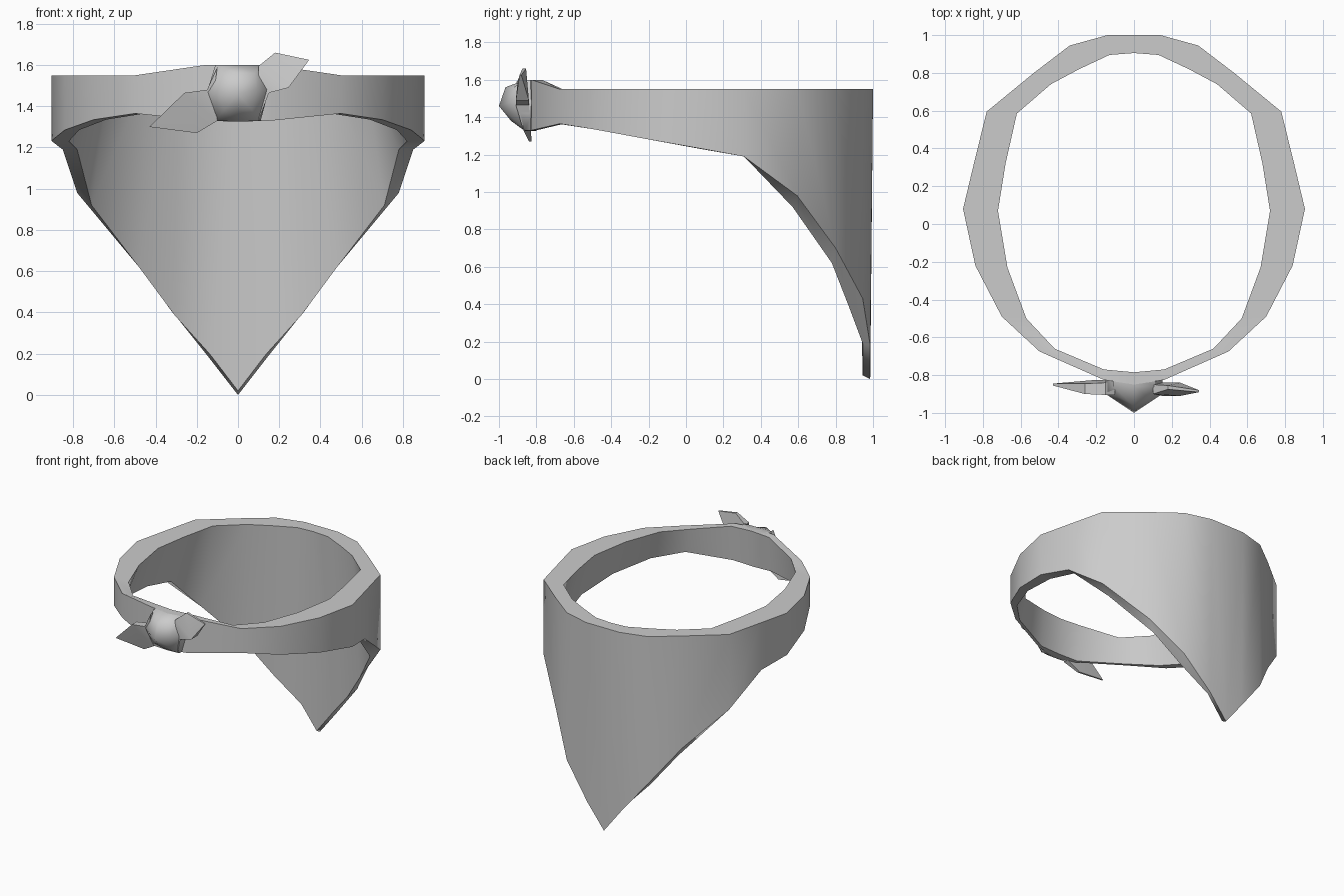
import bpy, bmesh, math

if "Cube" in bpy.data.objects:
    bpy.data.objects.remove(bpy.data.objects["Cube"])


def make(name, verts, faces, angle=40):
    mesh = bpy.data.meshes.new(name)
    mesh.from_pydata(verts, [], faces)
    bm = bmesh.new()
    bm.from_mesh(mesh)
    bmesh.ops.recalc_face_normals(bm, faces=bm.faces)
    bm.to_mesh(mesh)
    bm.free()
    for p in mesh.polygons:
        p.use_smooth = True
    mesh.set_sharp_from_angle(angle=math.radians(angle))
    ob = bpy.data.objects.new(name, mesh)
    bpy.context.collection.objects.link(ob)
    return ob


# Half of the cloth band, back to front: outer xy, inner top xy, inner bottom xy
outer = [(0, 1), (.14, 1), (.34, .945), (.53, .80), (.78, .595), (.85, .31),
         (.905, .08), (.84, -.22), (.70, -.49), (.50, -.675), (.16, -.825), (0, -.85)]
inner = [(0, .905), (.13, .895), (.29, .82), (.44, .74), (.62, .585), (.68, .32),
         (.72, .07), (.67, -.23), (.57, -.50), (.42, -.66), (.16, -.77), (0, -.785)]
hem = [(0, .945), (.13, .945), (.31, .87), (.48, .78), (.71, .57), (.78, .31),
       (.82, .08), (.77, -.22), (.64, -.49), (.47, -.665), (.16, -.80), (0, -.80)]
low_out = [0, .18, .43, .70, .98, 1.19, 1.232, 1.285, 1.335, 1.365, 1.33, 1.325]
low_in = [.02, .19, .39, .62, .92, 1.19, 1.23, 1.285, 1.335, 1.362, 1.33, 1.325]
verts, faces = [], []
for i, (o, n, h, zo, zi) in enumerate(zip(outer, inner, hem, low_out, low_in)):
    top = 1.60 if i > 9 else 1.55
    verts += [(o[0], o[1], top), (n[0], n[1], top),
              (h[0], h[1], zi), (o[0], min(o[1], .985), zo)]
for i in range(len(outer) - 1):
    for k in range(4):
        j = (k + 1) % 4
        faces.append((4*i + k, 4*i + j, 4*i + 4 + j, 4*i + 4 + k))
cloth = make("bandana_cloth", verts, faces)
cloth.modifiers.new("mirror", 'MIRROR').use_clip = True

# Knot: pinched rim, raised middle ring and a front peak
rim = [(-.11, 1.60), (0, 1.60), (.11, 1.60), (.15, 1.48),
       (.11, 1.33), (0, 1.325), (-.11, 1.33), (-.15, 1.47)]
mid = [(-.07, -.92, 1.56), (0, -.965, 1.56), (.08, -.92, 1.56), (.09, -.94, 1.48),
       (.07, -.91, 1.38), (0, -.935, 1.38), (-.07, -.91, 1.38), (-.09, -.94, 1.46)]
verts = [(x, -.80, z) for x, z in rim] + \
        [(x, -.90 if abs(x) > .12 else -.86, z) for x, z in rim] + \
        mid + [(0, -1, 1.46)]
faces = [tuple(range(8))]
for i in range(8):
    j = (i + 1) % 8
    for r in (0, 8, 16 - 8 + 0)[:2]:
        faces.append((r + i, r + j, r + 8 + j, r + 8 + i))
    faces.append((16 + i, 16 + j, 24))
make("knot", verts, faces, 60)


# Cloth tails: thin slabs, each point is x, front y, back y, z
def tail(name, pts):
    n = len(pts)
    v = [(x, f, z) for x, f, b, z in pts] + [(x, b, z) for x, f, b, z in pts]
    f = [tuple(range(n)), tuple(range(2*n - 1, n - 1, -1))]
    f += [(i, (i + 1) % n, n + (i + 1) % n, n + i) for i in range(n)]
    ob = make(name, v, f, 30)
    bm = bmesh.new()
    bm.from_mesh(ob.data)
    bmesh.ops.triangulate(bm, faces=[p for p in bm.faces if len(p.verts) > 4])
    bm.to_mesh(ob.data)
    bm.free()


tail("right_tail", [(.10, -.87, -.83, 1.33), (.15, -.91, -.84, 1.465), (.245, -.91, -.84, 1.49),
                    (.345, -.89, -.88, 1.625), (.18, -.875, -.855, 1.66), (.10, -.90, -.85, 1.595)])
tail("left_tail", [(-.10, -.905, -.84, 1.59), (-.115, -.905, -.84, 1.48), (-.10, -.87, -.83, 1.33),
                   (-.20, -.84, -.825, 1.27), (-.43, -.855, -.845, 1.30), (-.26, -.90, -.845, 1.465),
                   (-.15, -.905, -.84, 1.48)])
